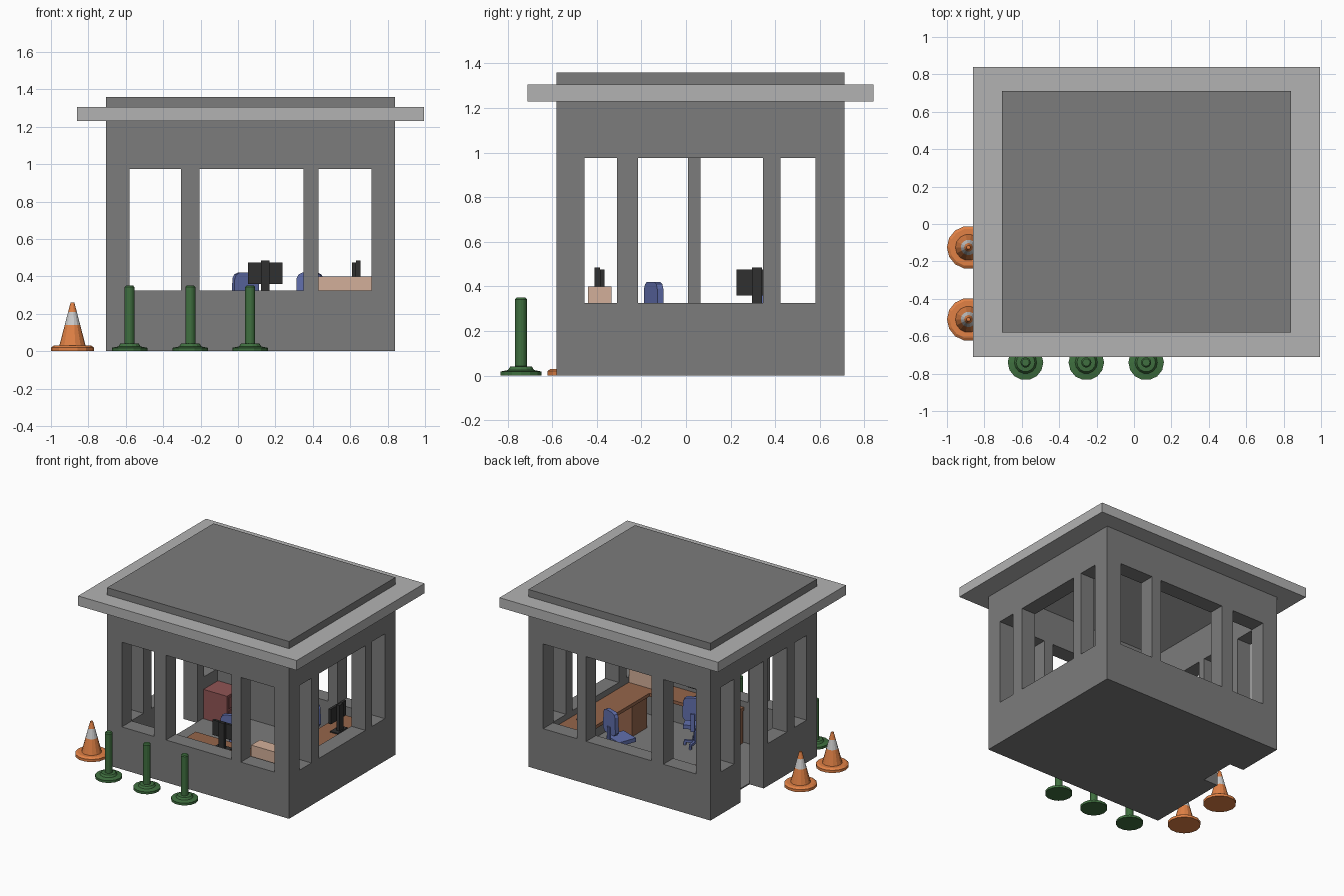
import bpy, bmesh, math
from mathutils import Matrix, Vector

if "Cube" in bpy.data.objects:
    bpy.data.objects.remove(bpy.data.objects["Cube"])


def mat(name, r, g, b):
    m = bpy.data.materials.new(name)
    m.diffuse_color = (r, g, b, 1)
    m.use_nodes = True
    m.node_tree.nodes["Principled BSDF"].inputs["Base Color"].default_value = m.diffuse_color
    return m


WALL = mat("dark_grey", 0.2, 0.2, 0.2)
ROOF = mat("light_grey", 0.45, 0.45, 0.45)
GREEN = mat("green", 0.05, 0.16, 0.05)
ORANGE = mat("orange", 0.75, 0.22, 0.06)
WHITE = mat("white", 0.7, 0.7, 0.7)
BLUE = mat("blue", 0.12, 0.16, 0.42)
BLACK = mat("black", 0.03, 0.03, 0.03)
BROWN = mat("brown", 0.3, 0.13, 0.07)
BEIGE = mat("beige", 0.65, 0.43, 0.32)
RED = mat("red", 0.28, 0.09, 0.09)


def finish(name, bm, material, matrix=Matrix()):
    bmesh.ops.recalc_face_normals(bm, faces=bm.faces)
    bm.transform(matrix)
    me = bpy.data.meshes.new(name)
    bm.to_mesh(me)
    bm.free()
    ob = bpy.data.objects.new(name, me)
    bpy.context.collection.objects.link(ob)
    if material:
        me.materials.append(material)
    return ob


def boxes(name, specs, material=None, matrix=Matrix()):
    """Boxes given as (x0, x1, y0, y1, z0, z1)."""
    bm = bmesh.new()
    for x0, x1, y0, y1, z0, z1 in specs:
        m = Matrix.Translation(((x0 + x1) / 2, (y0 + y1) / 2, (z0 + z1) / 2))
        bmesh.ops.create_cube(bm, size=1, matrix=m @ Matrix.Diagonal((x1 - x0, y1 - y0, z1 - z0, 1)))
    return finish(name, bm, material, matrix)


def lathe(name, profile, sides, material, matrix):
    bm = bmesh.new()
    rings = [[bm.verts.new((r * math.cos(2 * math.pi * i / sides), r * math.sin(2 * math.pi * i / sides), z))
              for i in range(sides)] for r, z in profile]
    for a, b in zip(rings, rings[1:]):
        for i in range(sides):
            j = (i + 1) % sides
            bm.faces.new((a[i], a[j], b[j], b[i]))
    bm.faces.new(rings[0])
    bm.faces.new(rings[-1])
    return finish(name, bm, material, matrix)


def cut(target, cutter):
    mod = target.modifiers.new("cut", "BOOLEAN")
    mod.operation, mod.solver, mod.object = "DIFFERENCE", "EXACT", cutter
    bpy.context.view_layer.objects.active = target
    bpy.ops.object.modifier_apply(modifier=mod.name)
    bpy.data.objects.remove(cutter)


# Walls: hollow shell with window and door openings
X0, X1, Y0, Y1, T = -0.705, 0.84, -0.58, 0.71, 0.12
Z0, Z1 = 0.325, 0.975
walls = boxes("walls", [(X0, X1, Y0, Y1, 0, 1.23)], WALL)
cut(walls, boxes("room_cutter", [(X0 + T, X1 - T, Y0 + T, Y1 - T, -0.1, 1.4)]))
holes = []
for a, b in ((-0.58, -0.305), (-0.205, 0.35), (0.43, 0.715)):
    for y in (Y0, Y1 - T):
        holes.append((a, b, y - 0.02, y + T + 0.02, Z0, Z1))
for a, b in ((-0.455, -0.31), (-0.215, 0.345), (0.425, 0.58)):
    holes.append((X1 - T - 0.02, X1 + 0.02, a, b, Z0, Z1))
for a, b, z in ((-0.455, -0.31, Z0), (-0.215, 0.01, Z0), (0.065, 0.345, -0.1), (0.425, 0.58, Z0)):
    holes.append((X0 - 0.02, X0 + T + 0.02, a, b, z, Z1))
for h in holes:
    cut(walls, boxes("opening_cutter", [h]))
boxes("floor", [(X0 + T, X1 - T, Y0 + T, Y1 - T, 0, 0.01)], WALL)

# Roof
boxes("roof_slab", [(-0.86, 0.995, -0.71, 0.84, 1.23, 1.305)], ROOF)
boxes("roof_cap", [(X0, X1, Y0, Y1, 1.305, 1.36)], WALL)

# Bollards along the front
for x in (-0.58, -0.255, 0.065):
    lathe("bollard", [(0.095, 0), (0.095, 0.018), (0.06, 0.025), (0.05, 0.04), (0.027, 0.042),
                      (0.027, 0.342), (0.02, 0.35)], 14, GREEN, Matrix.Translation((x, -0.74, 0)))

# Traffic cones beside the door
for y in (-0.125, -0.51):
    at = Matrix.Translation((-0.885, y, 0))
    lathe("cone_base", [(0.115, 0), (0.115, 0.02), (0.1, 0.03), (0.07, 0.03)], 14, ORANGE, at)
    for name, z0, z1, m in (("cone_lower", 0.03, 0.14, ORANGE), ("cone_band", 0.14, 0.21, WHITE),
                            ("cone_tip", 0.21, 0.26, ORANGE)):
        prof = [(0.07 - (z - 0.03) * 0.26, z) for z in (z0, z1)]
        lathe(name, prof, 14, m, at)

# L-shaped desk with supports
boxes("desk_top", [(-0.17, 0.72, -0.46, -0.27, 0.255, 0.28), (0.5, 0.72, -0.27, 0.55, 0.255, 0.28)], BROWN)
boxes("desk_supports", [(-0.17, -0.145, -0.45, -0.28, 0.01, 0.255), (0.52, 0.71, 0.52, 0.545, 0.01, 0.255),
                        (0.52, 0.71, -0.27, -0.09, 0.01, 0.255)], BROWN)
boxes("storage_box", [(0.42, 0.72, -0.44, -0.335, 0.28, 0.4)], BEIGE)

# Low cabinet in the back corner
boxes("cabinet", [(-0.58, -0.38, 0.41, 0.585, 0.01, 0.235)], RED)
boxes("cabinet_drawers", [(-0.38, -0.373, 0.425, 0.57, z, z + 0.085) for z in (0.03, 0.135)], RED)

# Monitors with stands; local -y is the back
for x, y, ang in ((0.145, -0.385, 0), (0.63, 0.318, -90)):
    if ang == 0:
        turn = Matrix.Identity(4)
    else:
        turn = Matrix.Rotation(math.radians(90), 4, "Z")
    at = Matrix.Translation((x, y, 0)) @ turn
    boxes("monitor", [(-0.092, 0.092, 0, 0.02, 0.36, 0.475), (-0.023, 0.023, -0.025, 0.0, 0.285, 0.485),
                      (-0.06, 0.06, -0.035, 0.03, 0.28, 0.288)], BLACK, at)


def office_chair(x, y, degrees):
    """Chair facing local -y; origin under the backrest."""
    at = Matrix.Translation((x, y, 0)) @ Matrix.Rotation(math.radians(degrees), 4, "Z")
    # Backrest with rounded top
    bm = bmesh.new()
    outline = [(-0.055, 0.245), (0.055, 0.245), (0.075, 0.27), (0.07, 0.39), (0.06, 0.41), (0.04, 0.42),
               (-0.04, 0.42), (-0.06, 0.41), (-0.07, 0.39), (-0.075, 0.27)]
    face = bm.faces.new([bm.verts.new((px, 0.015, pz)) for px, pz in outline])
    ext = bmesh.ops.extrude_face_region(bm, geom=[face])
    bmesh.ops.translate(bm, vec=Vector((0, -0.03, 0)),
                        verts=[v for v in ext["geom"] if isinstance(v, bmesh.types.BMVert)])
    finish("chair_back", bm, BLUE, at)
    seat = Matrix.Translation((0, -0.09, 0))
    boxes("chair_seat", [(-0.075, 0.075, -0.16, -0.015, 0.165, 0.195),
                         (-0.015, 0.015, -0.02, 0.022, 0.165, 0.18),
                         (-0.015, 0.015, 0.012, 0.025, 0.165, 0.3)], BLUE, at)
    lathe("chair_post", [(0.013, 0.04), (0.013, 0.165)], 8, BLUE, at @ seat)
    for i in range(5):
        leg = at @ seat @ Matrix.Rotation(i * math.tau / 5, 4, "Z")
        boxes("chair_leg", [(0, 0.08, -0.009, 0.009, 0.03, 0.048), (0.066, 0.084, -0.008, 0.008, 0.01, 0.032)],
              BLUE, leg)


office_chair(0.04, -0.145, 25)
office_chair(0.385, 0.36, -20)
